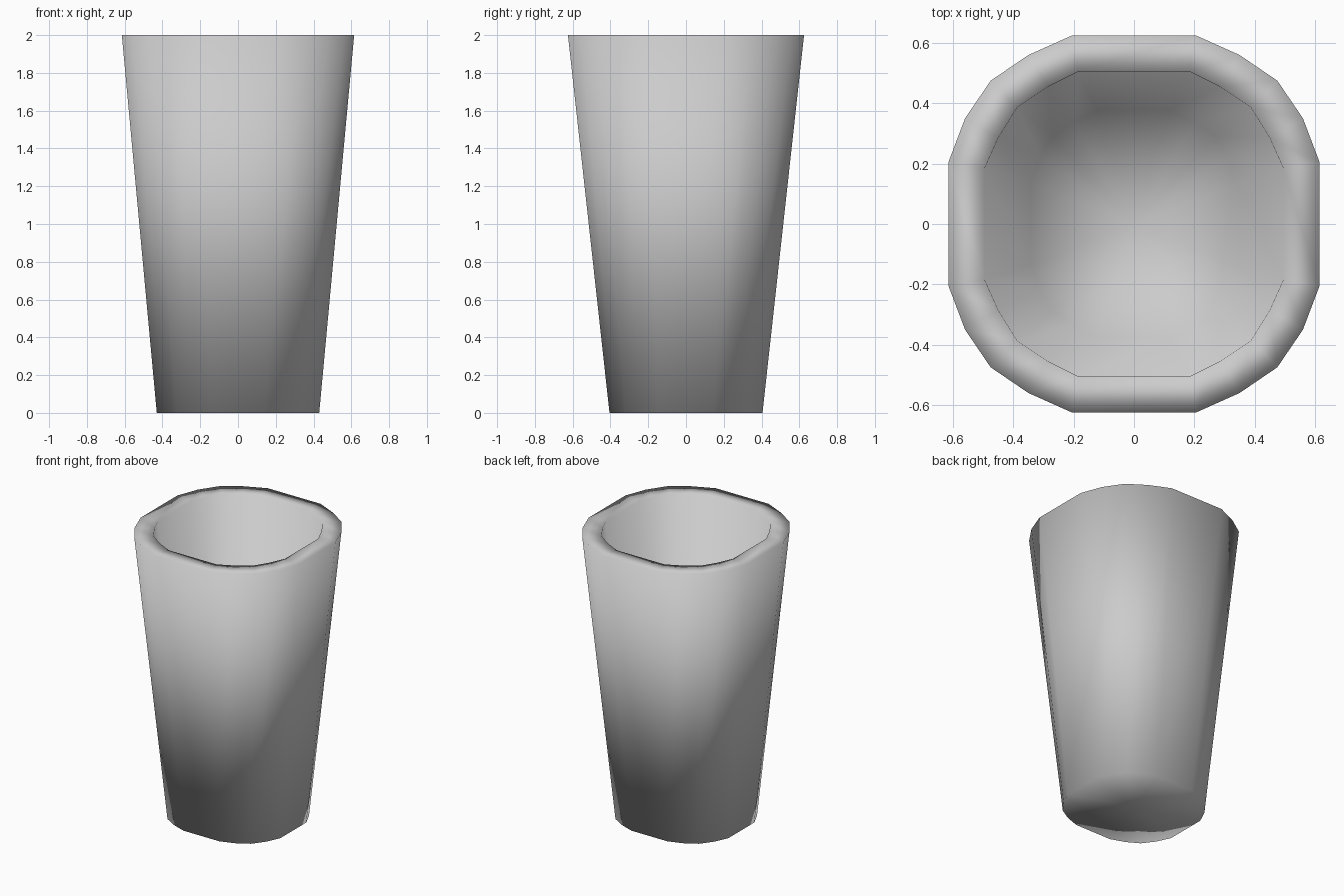
import bpy, bmesh

if "Cube" in bpy.data.objects:
    bpy.data.objects.remove(bpy.data.objects["Cube"])

# First-quadrant outlines of each rounded-square ring (five points each)
OUTER_BOTTOM = [(.14, .405), (.24, .37), (.325, .32), (.385, .24), (.43, .145)]
OUTER_TOP = [(.205, .625), (.35, .56), (.475, .475), (.56, .35), (.615, .205)]
INNER_TOP = [(.185, .505), (.285, .455), (.387, .387), (.45, .285), (.495, .185)]
INNER_BOTTOM = [(.12, .377), (.20, .335), (.27, .29), (.31, .22), (.342, .135)]


def ring(bm, quarter, z):
    """Mirror a quarter outline into a full 20-sided counter-clockwise ring."""
    q = quarter[::-1]
    pts = (q + [(-x, y) for x, y in q[::-1]]
           + [(-x, -y) for x, y in q] + [(x, -y) for x, y in q[::-1]])
    return [bm.verts.new((x, y, z)) for x, y in pts]


def cap(bm, verts, z):
    """Close a ring with a triangle fan."""
    c = bm.verts.new((0, 0, z))
    for i in range(len(verts)):
        bm.faces.new((verts[i - 1], verts[i], c))


# Cup: outer wall, flat rim, inner wall, with base and inside floor
bm = bmesh.new()
rings = [ring(bm, q, z) for q, z in
         [(OUTER_BOTTOM, 0), (OUTER_TOP, 2), (INNER_TOP, 2), (INNER_BOTTOM, .105)]]
for a, b in zip(rings, rings[1:]):
    for i in range(len(a)):
        bm.faces.new((a[i - 1], a[i], b[i], b[i - 1]))
cap(bm, rings[0], 0)
cap(bm, rings[-1], .12)
bmesh.ops.recalc_face_normals(bm, faces=bm.faces)
for f in bm.faces:
    f.smooth = True

mesh = bpy.data.meshes.new("cup")
bm.to_mesh(mesh)
bm.free()
bpy.context.collection.objects.link(bpy.data.objects.new("cup", mesh))
